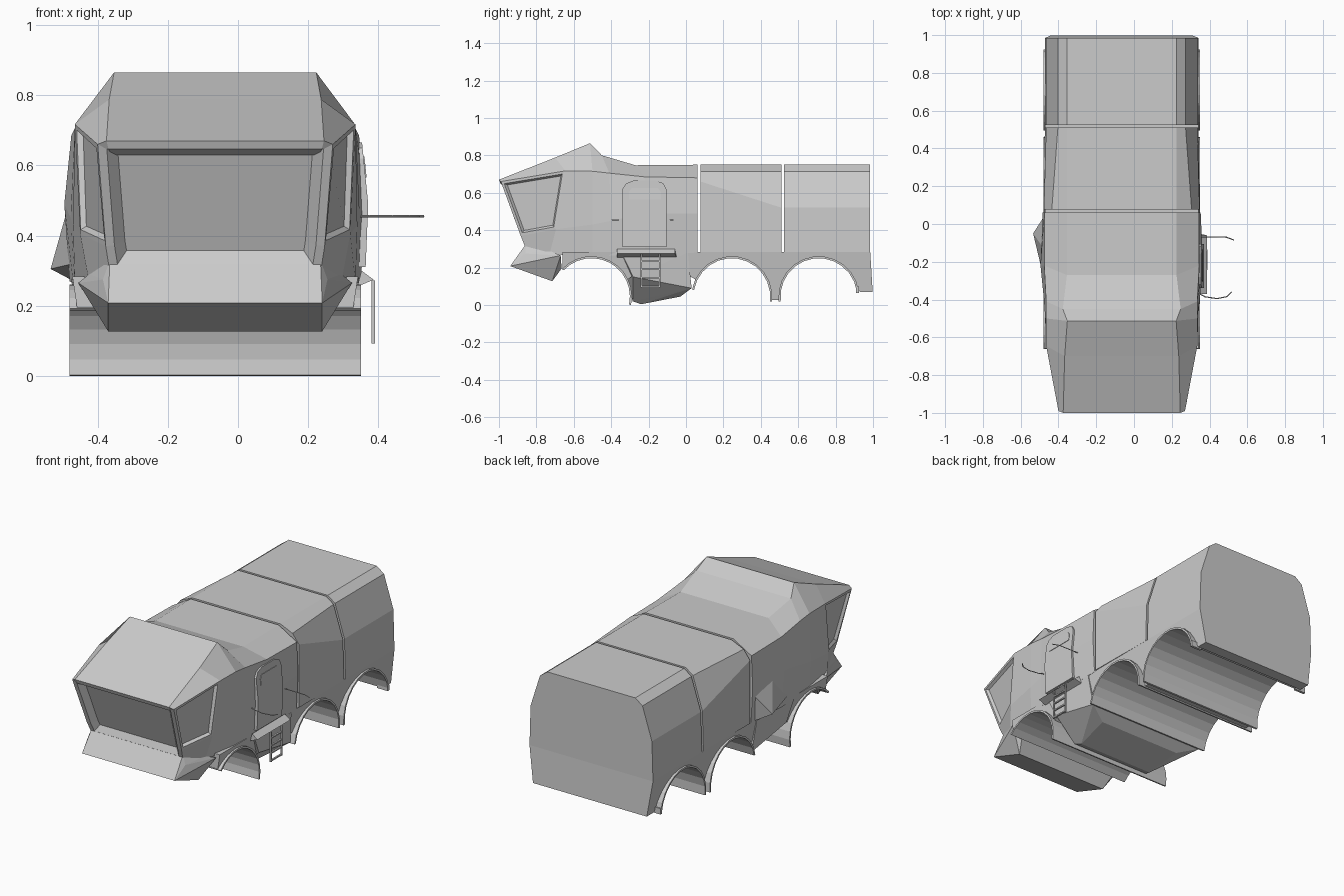
import bpy, bmesh
from math import sin, cos, radians

if "Cube" in bpy.data.objects:
    bpy.data.objects.remove(bpy.data.objects["Cube"])

CX = -0.065  # body symmetry plane


def finish(bm, name):
    bmesh.ops.recalc_face_normals(bm, faces=bm.faces)
    me = bpy.data.meshes.new(name)
    bm.to_mesh(me)
    bm.free()
    ob = bpy.data.objects.new(name, me)
    bpy.context.collection.objects.link(ob)
    return ob


def loft(name, sections, insets=()):
    """Skin mirrored half sections; insets = (face key, border, rim, depth)."""
    bm = bmesh.new()
    rings = []
    for s in sections:
        pts = [(CX + x, y, z) for x, y, z in s] + [(CX - x, y, z) for x, y, z in reversed(s)]
        rings.append([bm.verts.new(p) for p in pts])
    n, faces = len(rings[0]), {}
    for k in range(len(rings) - 1):
        for i in range(n):
            j = (i + 1) % n
            faces[k, i] = bm.faces.new((rings[k][i], rings[k][j], rings[k + 1][j], rings[k + 1][i]))
    faces['front'] = bm.faces.new(rings[0])
    faces['back'] = bm.faces.new(rings[-1])
    bmesh.ops.recalc_face_normals(bm, faces=bm.faces)
    for key, border, rim, depth in insets:
        # sharp rim first, then a sunken pane
        bmesh.ops.inset_region(bm, faces=[faces[key]], thickness=border, depth=0, use_even_offset=True)
        bmesh.ops.inset_region(bm, faces=[faces[key]], thickness=rim, depth=-depth, use_even_offset=True)
    return finish(bm, name)


def hull(name, pts, mirror=True):
    bm = bmesh.new()
    for x, y, z in pts:
        for s in ((1, -1) if mirror else (0,)):
            bm.verts.new((CX + s * x, y, z) if s else (x, y, z))
    r = bmesh.ops.convex_hull(bm, input=bm.verts)
    junk = {e for e in r['geom_interior'] + r['geom_unused'] if isinstance(e, bmesh.types.BMVert)}
    bmesh.ops.delete(bm, geom=list(junk), context='VERTS')
    bmesh.ops.dissolve_limit(bm, angle_limit=0.01, verts=bm.verts, edges=bm.edges)
    return finish(bm, name)


def strip(name, lower, upper, half):
    """Solid between two (y, z) lines, carried across the body; half width depends on z."""
    bm = bmesh.new()
    rings = [[bm.verts.new((CX + s * half(z), y, z)) for y, z, s in
              ((*a, 1), (*b, 1), (*b, -1), (*a, -1))] for a, b in zip(lower, upper)]
    for p, q in zip(rings, rings[1:]):
        for i in range(4):
            j = (i + 1) % 4
            bm.faces.new((p[i], p[j], q[j], q[i]))
    bm.faces.new(rings[0])
    bm.faces.new(rings[-1])
    return finish(bm, name)


def box(name, lo, hi):
    return hull(name, [(x, y, z) for x in (lo[0], hi[0]) for y in (lo[1], hi[1]) for z in (lo[2], hi[2])], False)


def rod(name, pts, r):
    cu = bpy.data.curves.new(name, 'CURVE')
    cu.dimensions, cu.bevel_depth, cu.bevel_resolution, cu.use_fill_caps = '3D', r, 0, True
    sp = cu.splines.new('POLY')
    sp.points.add(len(pts) - 1)
    for p, c in zip(sp.points, pts):
        p.co = (*c, 1)
    ob = bpy.data.objects.new(name, cu)
    bpy.context.collection.objects.link(ob)


def arc(yc, r, a0, a1, n=12, zc=0.045):
    return [(yc + r * cos(radians(a0 + (a1 - a0) * i / n)),
             zc + r * sin(radians(a0 + (a1 - a0) * i / n))) for i in range(n + 1)]


# Cab: roof edge, shoulder, belt and sill along six stations, with glass recesses
loft('cab', [
    [(.31, -1.0, .67), (.335, -.99, .66), (.312, -.884, .37), (.30, -.853, .295)],
    [(.302, -.70, .788), (.40, -.645, .717), (.385, -.695, .405), (.36, -.73, .27)],
    [(.288, -.513, .865), (.40, -.50, .715), (.405, -.50, .43), (.40, -.50, .265)],
    [(.312, -.45, .80), (.40, -.41, .705), (.412, -.40, .45), (.405, -.40, .265)],
    [(.29, -.27, .747), (.41, -.22, .685), (.43, -.22, .49), (.415, -.22, .27)],
    [(.29, .062, .75), (.41, .062, .68), (.418, .062, .49), (.407, .062, .28)],
], insets=[('front', .025, .03, .03), ((0, 1), .014, .01, .015), ((0, 5), .014, .01, .015)])

# Front bumper
hull('bumper', [(.305, -.94, .208), (.305, -.715, .127), (.30, -.853, .33), (.32, -.86, .275),
                (.39, -.67, .265), (.33, -.665, .195), (.36, -.73, .29)])

# Two cargo modules separated by open gaps
MID = [(.29, .75), (.37, .715), (.412, .66), (.412, .283)]
REAR = [(.29, .75), (.338, .715), (.40, .52), (.407, .283)]
loft('middle_module', [[(x, .078, z) for x, z in MID], [(x, .510, z) for x, z in REAR]])
loft('rear_module', [[(x, .524, z) for x, z in REAR], [(x, .985, z) for x, z in REAR]])

# Lower chassis with wheel cut-outs
R = .212
lower = arc(-.505, R, 137, 25) + [(-.28, .16), (.01, .16)]
lower += arc(.245, R, 155, -5) + arc(.71, R, 185, 12) + [(.93, .07), (.998, .07)]
upper = [(min(y, .985), .283) for y, z in lower]
strip('chassis', lower, upper, lambda z: .407 - (.283 - z) * .15)

# Wheel arch shells running the full width
for name, yc, a0, a1 in (('front_arch', -.505, 137, -12), ('middle_arch', .245, 170, -7), ('rear_arch', .71, 187, 8)):
    strip(name, arc(yc, R - .007, a0, a1), arc(yc, R + .004, a0, a1), lambda z: .415)

# Belly block between front and middle arches
hull('belly_block', [(.41, -.345, .28), (.41, .01, .28), (.40, -.282, .15), (.39, .03, .09),
                     (.26, -.285, .02), (.25, -.24, 0.004), (.27, -.03, .045)])
# Rear mud flaps
for s in (1, -1):
    x = CX + s * .38
    box('mud_flap', (x - .035, .91, .065), (x + .035, .925, .10))

# Left storage bulge, right entry ledge
hull('side_bulge', [(-.534, -.05, .305), (-.47, .05, .45), (-.47, -.32, .32), (-.45, .055, .27),
                    (-.485, -.12, .48), (-.44, -.20, .255)], False)
hull('entry_ledge', [(.387, -.37, .274), (.387, -.06, .274), (.352, -.37, .30), (.352, -.06, .30),
                     (.34, -.37, .255), (.34, -.05, .255)], False)


# Door panel and its window on the right side
def side_x(z):
    return .365 - max(0, z - .49) * .10 - max(0, .49 - z) * .04


def panel(name, outline, lift):
    bm = bmesh.new()
    o = [bm.verts.new((side_x(z) + lift, y, z)) for y, z in outline]
    i = [bm.verts.new((side_x(z) - .03, y, z)) for y, z in outline]
    bm.faces.new(o)
    bm.faces.new(i)
    for k in range(len(o)):
        j = (k + 1) % len(o)
        bm.faces.new((o[k], o[j], i[j], i[k]))
    finish(bm, name)


panel('door', [(-.34, .31), (-.34, .49), (-.34, .62), (-.32, .65), (-.28, .665), (-.16, .665),
               (-.12, .65), (-.105, .62), (-.105, .49), (-.105, .31)], .006)
panel('door_window', [(-.305, .565), (-.305, .605), (-.29, .625), (-.15, .625), (-.135, .605), (-.135, .565)], .009)

# Entry ladder
for y in (-.24, -.14):
    box('ladder_rail', (.380, y - .004, .093), (.390, y + .004, .272))
for z in (.10, .145, .19, .235):
    box('ladder_rung', (.380, -.24, z - .004), (.390, -.14, z + .004))

# Door grab handles
rod('front_handle', [(.34, -.365, .455), (.375, -.385, .455), (.44, -.395, .455), (.49, -.385, .455), (.517, -.36, .455)], .003)
rod('rear_handle', [(.34, -.068, .455), (.42, -.068, .455), (.49, -.07, .455), (.53, -.085, .455)], .003)
